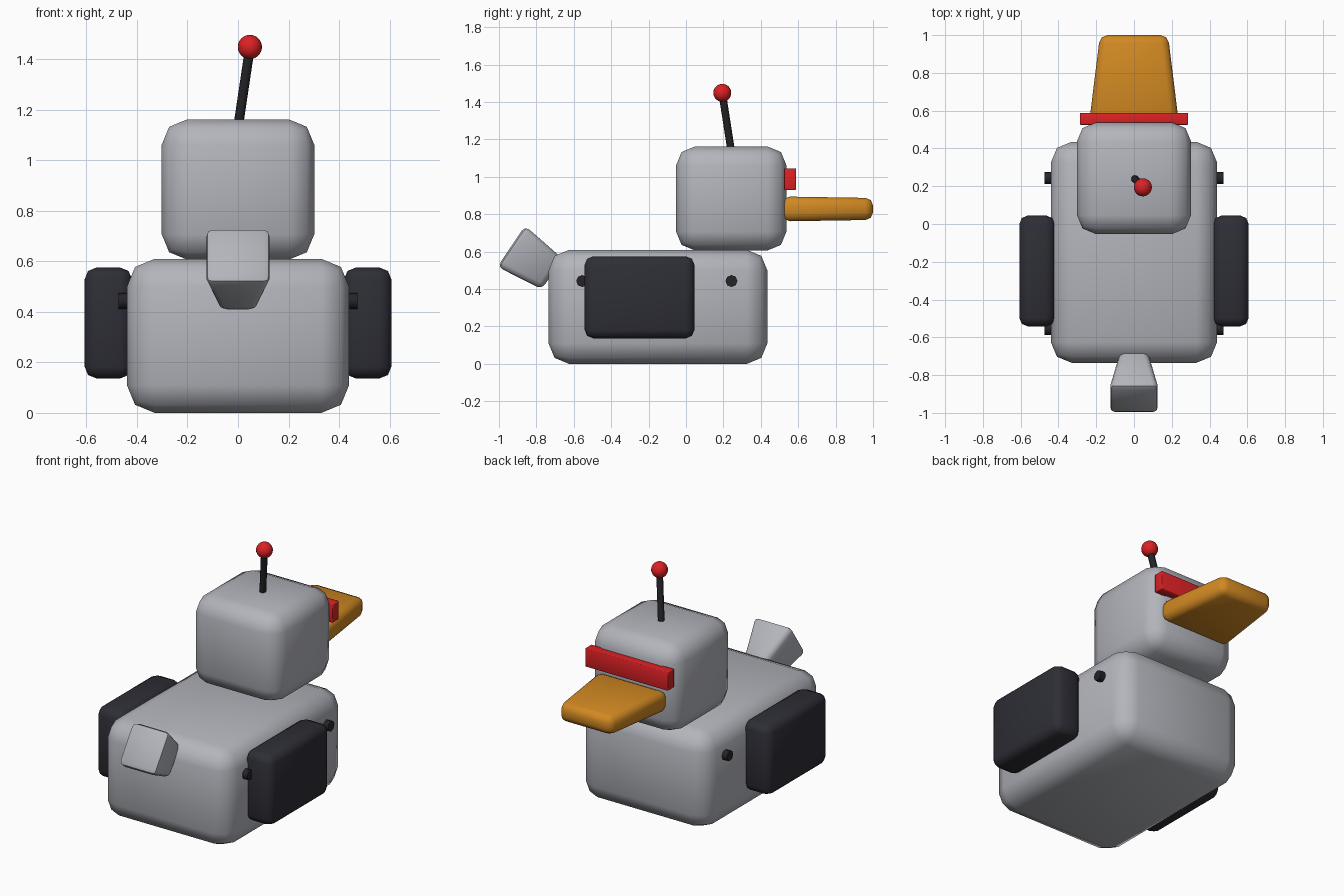
import bpy, bmesh, math
from mathutils import Vector, Matrix

if "Cube" in bpy.data.objects:
    bpy.data.objects.remove(bpy.data.objects["Cube"])


def material(name, rgb):
    m = bpy.data.materials.new(name)
    m.diffuse_color = (*rgb, 1)
    m.use_nodes = True
    m.node_tree.nodes["Principled BSDF"].inputs["Base Color"].default_value = m.diffuse_color
    return m


GREY = material("light grey metal", (0.45, 0.46, 0.50))
DARK = material("dark plastic", (0.027, 0.027, 0.037))
BLACK = material("black rod", (0.018, 0.018, 0.022))
RED = material("red", (0.72, 0.015, 0.018))
ORANGE = material("orange", (0.64, 0.25, 0.016))


def finish(bm, name, mat, matrix=None):
    bmesh.ops.recalc_face_normals(bm, faces=bm.faces)
    mesh = bpy.data.meshes.new(name)
    bm.to_mesh(mesh)
    bm.free()
    mesh.materials.append(mat)
    for p in mesh.polygons:
        p.use_smooth = True
    ob = bpy.data.objects.new(name, mesh)
    if matrix:
        ob.matrix_world = matrix
    bpy.context.collection.objects.link(ob)
    bpy.ops.object.select_all(action='DESELECT')
    bpy.context.view_layer.objects.active = ob
    ob.select_set(True)
    bpy.ops.object.shade_smooth_by_angle(angle=math.radians(50))
    return ob


def box(name, mat, lo, hi, bevel, taper=(1, 1), matrix=None):
    """Rounded box; taper scales x and z at its +y end."""
    lo, hi = Vector(lo), Vector(hi)
    mid, size = (lo + hi) / 2, hi - lo
    bm = bmesh.new()
    bmesh.ops.create_cube(bm, size=1)
    for v in bm.verts:
        if v.co.y > 0:
            v.co.x *= taper[0]
            v.co.z *= taper[1]
        v.co = Vector(a * b for a, b in zip(v.co, size)) + mid
    if bevel:
        bmesh.ops.bevel(bm, geom=bm.edges[:], offset=bevel, segments=2,
                        profile=0.5, affect='EDGES')
    return finish(bm, name, mat, matrix)


def rod(name, mat, a, b, radius, sides):
    a, b = Vector(a), Vector(b)
    d = b - a
    bm = bmesh.new()
    bmesh.ops.create_cone(bm, cap_ends=True, segments=sides,
                          radius1=radius, radius2=radius, depth=d.length)
    rot = Vector((0, 0, 1)).rotation_difference(d).to_matrix().to_4x4()
    return finish(bm, name, mat, Matrix.Translation((a + b) / 2) @ rot)


# Body and head
box("body", GREY, (-0.44, -0.735, 0), (0.44, 0.435, 0.61), 0.11)
box("head", GREY, (-0.302, -0.053, 0.607), (0.302, 0.537, 1.162), 0.10)

# Side wings and their pivot pins
for side, s in (("right", 1), ("left", -1)):
    x0, x1 = sorted((s * 0.42, s * 0.607))
    box(side + "_wing", DARK, (x0, -0.542, 0.137), (x1, 0.045, 0.575), 0.045)
    for end, y in (("front", 0.243), ("back", -0.555)):
        rod(f"{side}_{end}_pin", BLACK, (s * 0.40, y, 0.443),
            (s * 0.474, y, 0.443), 0.032, 8)

# Visor and tapered beak
box("visor", RED, (-0.286, 0.525, 0.93), (0.286, 0.588, 1.045), 0.004)
box("beak", ORANGE, (-0.24, 0.515, 0.762), (0.24, 1.0, 0.895), 0.04, (0.75, 0.88))

# Tail: tapered block narrowing into the body, tilted up at the back
tilt = Matrix.Translation((0, -0.825, 0.555)) @ Matrix.Rotation(math.radians(-34), 4, 'X')
box("tail", GREY, (-0.132, -0.132, -0.132), (0.132, 0.132, 0.132), 0.03,
    (0.55, 0.75), tilt)

# Antenna with ball
rod("antenna_rod", BLACK, (0, 0.243, 1.13), (0.047, 0.194, 1.445), 0.02, 10)
bm = bmesh.new()
bmesh.ops.create_uvsphere(bm, u_segments=20, v_segments=12, radius=0.048)
finish(bm, "antenna_ball", RED, Matrix.Translation((0.047, 0.194, 1.449)))
